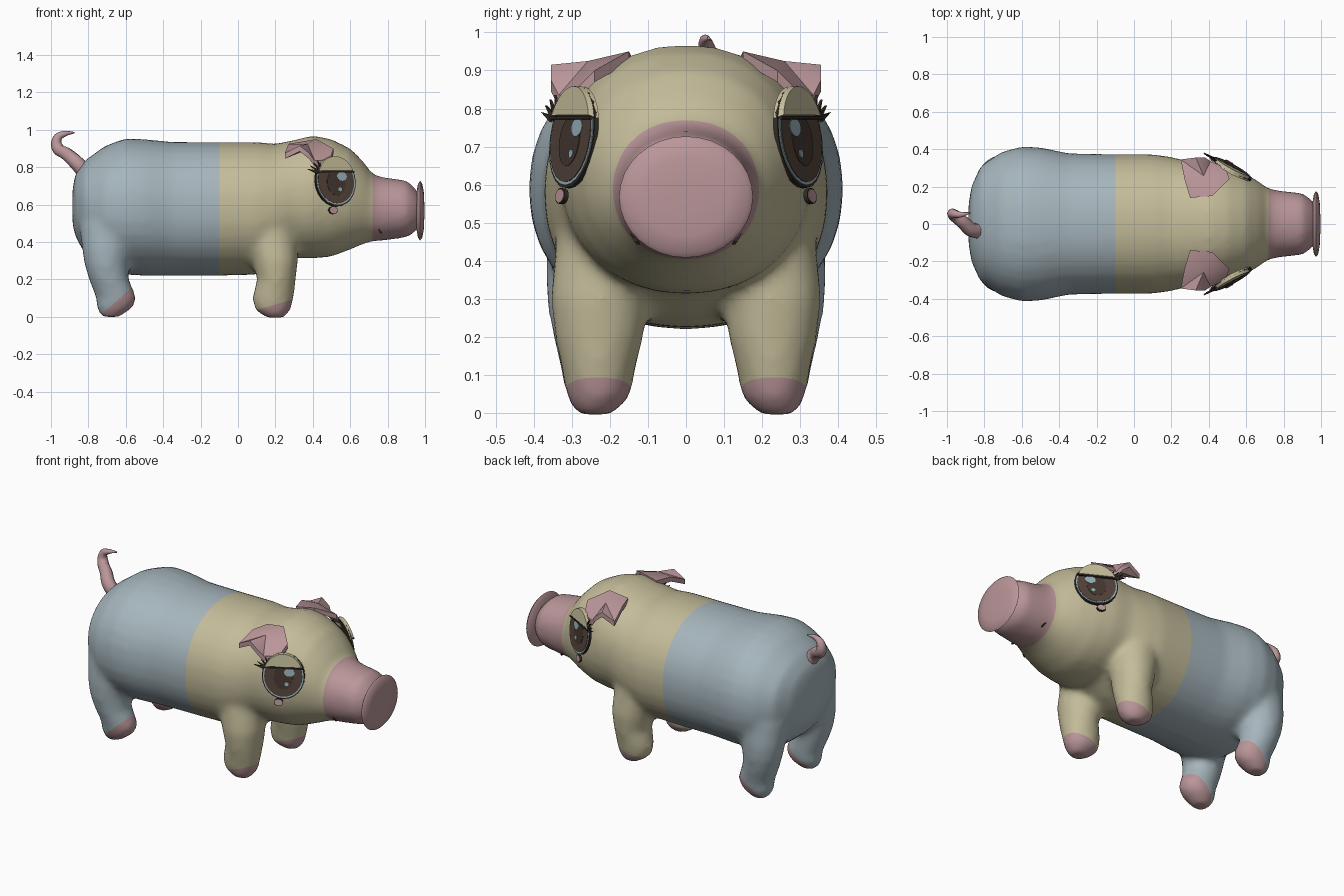
import bpy, bmesh, math
from mathutils import Vector

old = bpy.data.objects.get("Cube")
if old:
    bpy.data.objects.remove(old, do_unlink=True)


def material(name, *srgb):
    col = [((c / 255 + .055) / 1.055) ** 2.4 for c in srgb] + [1]
    m = bpy.data.materials.new(name)
    m.use_nodes = True
    m.diffuse_color = col
    m.node_tree.nodes["Principled BSDF"].inputs["Base Color"].default_value = col
    return m


CREAM = material("cream", 196, 188, 154)
BLUE = material("grey blue", 166, 182, 189)
PINK = material("dusty pink", 186, 150, 153)
IRIS = material("iris brown", 82, 66, 57)
PUPIL = material("pupil brown", 68, 54, 47)
DARK = material("lash dark", 50, 43, 37)
SHINE = material("eye blue", 150, 174, 184)


def loft(bm, rings):
    """Skin a list of equal-length point rings and cap both ends."""
    rows = [[bm.verts.new(p) for p in r] for r in rings]
    n = len(rows[0])
    for a, b in zip(rows, rows[1:]):
        for i in range(n):
            bm.faces.new((a[i], a[(i + 1) % n], b[(i + 1) % n], b[i]))
    return [bm.faces.new(rows[0]), bm.faces.new(rows[-1])]


def finish(name, bm, mats, angle=40):
    bmesh.ops.recalc_face_normals(bm, faces=bm.faces[:])
    me = bpy.data.meshes.new(name)
    bm.to_mesh(me)
    bm.free()
    for m in mats:
        me.materials.append(m)
    ob = bpy.data.objects.new(name, me)
    bpy.context.collection.objects.link(ob)
    shade(me, angle)
    return ob


def shade(me, angle):
    for p in me.polygons:
        p.use_smooth = True
    me.set_sharp_from_angle(angle=math.radians(angle))


def oval(w, h, n=32, power=2.0):
    pts = []
    for i in range(n):
        c, s = math.cos(i * math.tau / n), math.sin(i * math.tau / n)
        pts.append((math.copysign(abs(c) ** (2 / power), c) * w,
                    math.copysign(abs(s) ** (2 / power), s) * h))
    return pts


def x_rings(profile, power=2.0):
    """Profile rows: x, top z, bottom z, half width."""
    return [[Vector((x, a, (t + b) / 2 + c)) for a, c in oval(w, (t - b) / 2, 32, power)]
            for x, t, b, w in profile]


# Trunk, head and snout
TRUNK = [(-.885, .68, .5, .1), (-.87, .765, .43, .2), (-.82, .835, .34, .31), (-.71, .915, .25, .385),
         (-.6, .955, .225, .415), (-.5, .95, .22, .41), (-.35, .935, .22, .378), (-.1, .935, .22, .373),
         (.1, .935, .225, .373), (.2, .925, .26, .358), (.3, .945, .315, .335), (.4, .97, .312, .33),
         (.5, .95, .322, .305), (.6, .9, .36, .268), (.67, .83, .39, .225), (.72, .762, .405, .188),
         (.78, .745, .408, .178), (.9, .73, .425, .165), (.93, .705, .44, .145), (.97, .66, .48, .11)]
# Leg rows: z, centre x, centre y, radius x, radius y
FRONT = [(.62, .16, .2, .07, .07), (.48, .17, .215, .14, .125), (.3, .2, .228, .122, .13),
         (.2, .205, .228, .105, .118), (.1, .187, .23, .112, .095), (.04, .185, .23, .098, .085),
         (-.005, .2, .24, .05, .045)]
HIND = [(.64, -.64, .19, .08, .08), (.5, -.685, .225, .165, .14), (.36, -.705, .245, .13, .125),
        (.28, -.705, .25, .117, .115), (.2, -.69, .245, .108, .105), (.1, -.65, .235, .11, .092),
        (.05, -.66, .235, .1, .082), (0, -.68, .24, .05, .045)]

bm = bmesh.new()
loft(bm, x_rings(TRUNK, 2.15))
for s in (1, -1):
    for leg in (FRONT, HIND):
        loft(bm, [[Vector((x + a, s * y + b, z)) for a, b in oval(rx, ry, 16)]
                  for z, x, y, rx, ry in leg])
body = finish("body", bm, [])

# Fuse trunk and legs into one smooth skin
mod = body.modifiers.new("fuse", 'REMESH')
mod.mode = 'VOXEL'
mod.voxel_size = .02
mod = body.modifiers.new("soften", 'SMOOTH')
mod.factor = .5
mod.iterations = 8
fused = bpy.data.meshes.new_from_object(body.evaluated_get(bpy.context.evaluated_depsgraph_get()))
body.modifiers.clear()
body.data = fused

# Colour seams: rear half, snout and hooves
fused.materials.clear()
for m in (CREAM, BLUE, PINK):
    fused.materials.append(m)
hooves = [(Vector((.18, 0, .06)), Vector((-.3, 0, 1))), (Vector((-.66, 0, .075)), Vector((-.9, 0, 1)))]
bm = bmesh.new()
bm.from_mesh(fused)
for co, no in [(Vector((-.1, 0, 0)), Vector((1, 0, 0))), (Vector((.72, 0, 0)), Vector((1, 0, 0)))] + hooves:
    near = [f for f in bm.faces if no.z == 0 or
            (f.calc_center_median().z < .25 and abs(f.calc_center_median().x - co.x) < .25)]
    geom = set(near) | {e for f in near for e in f.edges} | {v for f in near for v in f.verts}
    bmesh.ops.bisect_plane(bm, geom=list(geom), dist=1e-5, plane_co=co, plane_no=no)
for f in bm.faces:
    c = f.calc_center_median()
    co, no = hooves[0] if c.x > -.2 else hooves[1]
    hoof = c.z < .2 and (c - co).dot(no) < 0
    f.material_index = 2 if hoof or c.x > .72 else int(c.x < -.1)
bm.to_mesh(fused)
bm.free()
shade(fused, 50)

# Thin lens-shaped nose disc
bm = bmesh.new()
loft(bm, x_rings([(.952, .65, .48, .1), (.962, .71, .425, .16), (.973, .727, .408, .176),
                  (.984, .715, .42, .165), (.993, .67, .465, .115), (.996, .61, .525, .05)]))
finish("nose_disc", bm, [PINK])

# Curly tail
cu = bpy.data.curves.new("tail", 'CURVE')
cu.dimensions = '3D'
cu.bevel_depth = .04
cu.bevel_resolution = 2
cu.resolution_u = 5
cu.use_fill_caps = True
path = [(-.8, -.02, .75, 1.1), (-.86, -.035, .82, 1), (-.915, .01, .87, .9), (-.965, .05, .905, .8),
        (-.965, .055, .955, .6), (-.93, .05, .978, .4), (-.875, .06, .985, .1)]
sp = cu.splines.new('BEZIER')
sp.bezier_points.add(len(path) - 1)
for bp, (x, y, z, r) in zip(sp.bezier_points, path):
    bp.co = (x, y, z)
    bp.radius = r
    bp.handle_left_type = bp.handle_right_type = 'AUTO'
cu.materials.append(PINK)
bpy.context.collection.objects.link(bpy.data.objects.new("tail", cu))

EAR = [(.3, .14, .925), (.42, .15, .945), (.51, .24, .895), (.49, .3, .835), (.41, .335, .83),
       (.38, .355, .87), (.33, .355, .91), (.25, .345, .87), (.27, .24, .92)]

for s, side in ((1, "left"), (-1, "right")):
    # Floppy ear
    bm = bmesh.new()
    caps = loft(bm, [[Vector((x, s * y, z + d)) for x, y, z in EAR] for d in (.005, -.025)])
    for vert in bmesh.ops.poke(bm, faces=caps)["verts"]:
        vert.co.z += .025
    finish(side + "_ear", bm, [PINK], 35)

    # Eye frame: u runs forward, v up, n outward
    n = Vector((.46, s * .86, .14)).normalized()
    u = Vector((.86, -s * .46, 0)).normalized()
    v = n.cross(u) * -s
    centre = Vector((.522, s * .3, .725))

    def plate(name, pts, low, high, mat, top=1.0):
        bm = bmesh.new()
        cx = sum(p[0] for p in pts) / len(pts)
        cy = sum(p[1] for p in pts) / len(pts)
        loft(bm, [[centre + u * (cx + (a - cx) * k) + v * (cy + (b - cy) * k) + n * d
                   for a, b in pts] for d, k in ((low, 1), (high, top))])
        return finish(side + "_" + name, bm, [mat], 30)

    def spot(a, b, w, h):
        return [(a + p, b + q) for p, q in oval(w, h, 24)]

    W, H = .122, .135
    plate("eye_rim", spot(0, 0, W, H), -.012, 0, DARK)
    plate("eye_white", spot(0, 0, W * .95, H * .95), 0, .003, SHINE)
    plate("iris", spot(0, 0, W * .89, H * .89), .003, .005, IRIS)
    plate("pupil", spot(0, -.01, W * .45, H * .5), .005, .007, PUPIL)
    plate("eye_shine", spot(.035, .025, .03, .024), .007, .009, SHINE)
    plate("eye_glint", spot(.02, -.045, .011, .011), .007, .009, SHINE)

    # Heavy upper lid with a dark edge
    a0 = math.asin(.38)
    arc = [a0 + (math.pi - 2 * a0) * i / 16 for i in range(17)]
    plate("eyelid", [(W * 1.01 * math.cos(a), H * 1.01 * math.sin(a)) for a in arc],
          -.012, .014, CREAM, .9)
    plate("lid_edge", [(-.112, .046), (.112, .046), (.112, .053), (-.112, .053)], .005, .014, DARK)

    # Lashes at the outer corner
    for i in range(4):
        ang = math.radians(115 + 16 * i)
        d = Vector((math.cos(ang), math.sin(ang)))
        q = Vector((-d.y, d.x)) * .009
        base = Vector((-.08 - .01 * i, .056 - .003 * i))
        tip = base + d * .06
        plate(f"lash_{i + 1}", [tuple(base - q), tuple(tip), tuple(base + q)], .004, .012, DARK)

    # Cheek spot below the eye
    plate("cheek_rim", spot(-.025, -.156, .026, .021), -.012, 0, DARK)
    plate("cheek_spot", spot(-.025, -.156, .023, .018), 0, .002, PINK)

    # Mouth crease on the side of the snout
    bm = bmesh.new()
    loft(bm, [[Vector((x, s * (y + d), z)) for x, y, z in
               ((.735, .152, .5), (.77, .126, .45), (.765, .12, .442), (.73, .146, .49))]
              for d in (0, .009)])
    finish(side + "_mouth_crease", bm, [DARK])
